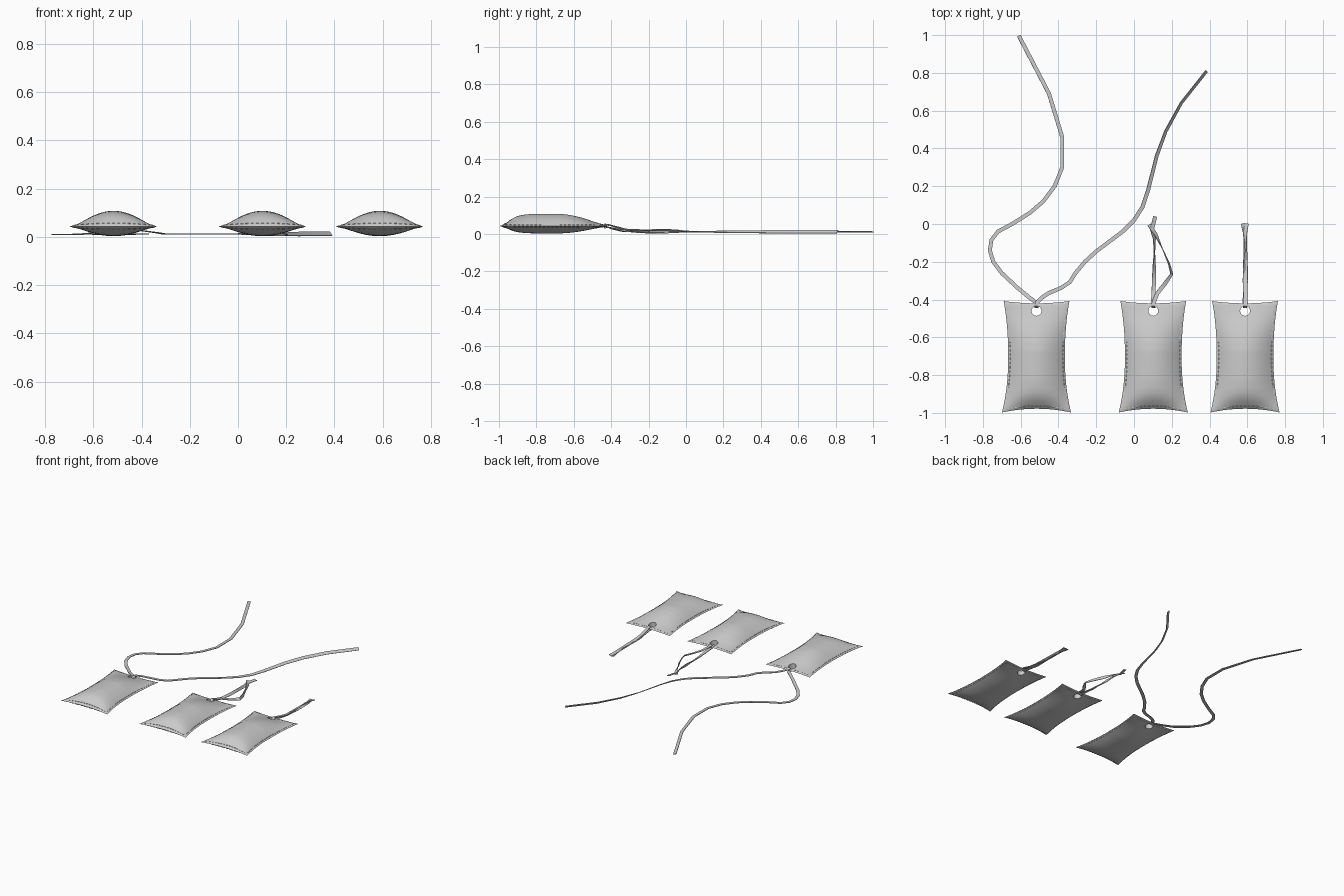
import bpy, bmesh, math
from mathutils import Vector, Matrix

if "Cube" in bpy.data.objects:
    bpy.data.objects.remove(bpy.data.objects["Cube"])

SEAM = 0.043
HOLE_Y = -0.46
# fullness along the length (0 = front edge, 1 = hole edge)
FULL = [(0, 0), (.03, .2), (.08, .55), (.13, .78), (.19, .91), (.27, .98), (.4, 1), (.55, 1),
        (.64, .9), (.73, .72), (.81, .5), (.88, .28), (.94, .12), (1, 0)]


def fullness(t):
    for (a, fa), (b, fb) in zip(FULL, FULL[1:]):
        if t <= b:
            return fa + (fb - fa) * (t - a) / (b - a)
    return 0


def pad_point(cx, u, t, side):
    """Point on the padded tag, u in -1..1 across, t in 0..1 along."""
    s = 2 * t - 1
    half = 0.150 + (0.024 if s > 0 else 0.033) * abs(s) ** 2.2
    y0 = -0.998 + 0.02 * (1 - u * u)
    y1 = -0.408 - 0.012 * (1 - u * u)
    k = min(1, (1 - abs(u)) / .05, (1 - abs(s)) / .04)
    w = max(0, 1 - (u / .96) ** 2) * fullness(t)
    h = 0.004 * max(k, 0) + w * (0.061 if side > 0 else 0.036)
    return Vector((cx + u * half, y0 + (y1 - y0) * t, SEAM + side * h))


def finish(name, bm, smooth=True, angle=40):
    bmesh.ops.recalc_face_normals(bm, faces=bm.faces)
    me = bpy.data.meshes.new(name)
    bm.to_mesh(me)
    bm.free()
    ob = bpy.data.objects.new(name, me)
    bpy.context.collection.objects.link(ob)
    bpy.ops.object.select_all(action='DESELECT')
    ob.select_set(True)
    bpy.context.view_layer.objects.active = ob
    if smooth:
        bpy.ops.object.shade_smooth_by_angle(angle=math.radians(angle))
    return ob


def make_pad(name, cx, nu=32, nt=44):
    # two puffed sheets joined along the seam
    bm = bmesh.new()
    for side in (1, -1):
        g = [[bm.verts.new(pad_point(cx, 2 * i / nu - 1, j / nt, side)) for i in range(nu + 1)]
             for j in range(nt + 1)]
        for j in range(nt):
            for i in range(nu):
                bm.faces.new((g[j][i], g[j][i + 1], g[j + 1][i + 1], g[j + 1][i]))
    bmesh.ops.remove_doubles(bm, verts=bm.verts, dist=0.0005)
    pad = finish(name, bm, smooth=False)
    # punched eyelet hole
    bm = bmesh.new()
    bmesh.ops.create_cone(bm, cap_ends=True, segments=24, radius1=0.026, radius2=0.026, depth=0.3,
                          matrix=Matrix.Translation((cx, HOLE_Y, SEAM)))
    cutter = finish(name + "_hole_cutter", bm, smooth=False)
    cutter.hide_render = True
    bpy.ops.object.select_all(action='DESELECT')
    pad.select_set(True)
    bpy.context.view_layer.objects.active = pad
    mod = pad.modifiers.new("hole", 'BOOLEAN')
    mod.operation = 'DIFFERENCE'
    mod.solver = 'EXACT'
    mod.object = cutter
    bpy.ops.object.modifier_apply(modifier=mod.name)
    bpy.data.objects.remove(cutter)
    bpy.ops.object.shade_smooth_by_angle(angle=math.radians(50))


def make_stitches(name, cx):
    # dashes around the rim, on both faces
    bm = bmesh.new()
    rim = []
    for k in range(24):
        t = .04 + .92 * (k + .5) / 24
        rim += [(-.93, t, 0, .012), (.93, t, 0, .012)]
    for k in range(15):
        u = -.9 + 1.8 * (k + .5) / 15
        rim += [(u, .025, .02, 0), (u, .975, .02, 0)]
    for u, t, du, dt in rim:
        for side in (1, -1):
            a = pad_point(cx, u - du * 2, t - dt, side)
            b = pad_point(cx, u + du * 2, t + dt, side)
            d = b - a
            m = (Matrix.Translation((a + b) / 2) @ d.to_track_quat('X', 'Z').to_matrix().to_4x4()
                 @ Matrix.Diagonal((d.length * .8, .0035, .0025, 1)))
            bmesh.ops.create_cube(bm, size=1, matrix=m)
    finish(name, bm, smooth=False)


def ribbon(name, pts, width=0.021, thick=0.004):
    """Flat tape along (x, y, z, twist in degrees)."""
    bm = bmesh.new()
    P = [Vector(p[:3]) for p in pts]
    rings = []
    for i, p in enumerate(P):
        d = (P[min(i + 1, len(P) - 1)] - P[max(i - 1, 0)]).normalized()
        side = d.cross(Vector((0, 0, 1))).normalized()
        side = Matrix.Rotation(math.radians(pts[i][3]), 3, d) @ side
        up = side.cross(d)
        rings.append([bm.verts.new(p + side * a * width / 2 + up * b * thick / 2)
                      for a, b in ((-1, -1), (1, -1), (1, 1), (-1, 1))])
    for r, q in zip(rings, rings[1:]):
        for k in range(4):
            bm.faces.new((r[k], r[(k + 1) % 4], q[(k + 1) % 4], q[k]))
    bm.faces.new(rings[0])
    bm.faces.new(rings[-1])
    finish(name, bm)


def threaded(cx, over):
    """Start of a strand, from inside the hole over or under the rim."""
    s = 1 if over else -1
    return [(cx, -.442, SEAM, 0), (cx, -.434, SEAM + .011 * s, 0), (cx + .003 * s, -.415, SEAM + .007 * s, 0)]


X1, X2, X3 = -0.516, 0.102, 0.588
for label, cx in (("left", X1), ("middle", X2), ("right", X3)):
    make_pad(label + "_padded_tag", cx)
    make_stitches(label + "_tag_stitching", cx)

# open cord on the left tag
ribbon("left_cord_outer", threaded(X1, False) + [
    (-.56, -.385, .026, 0), (-.62, -.335, .014, 0), (-.70, -.26, .01, 0), (-.745, -.20, .01, 0),
    (-.763, -.14, .01, 0), (-.755, -.085, .01, 0), (-.72, -.04, .01, 0), (-.64, .003, .011, 0),
    (-.55, .06, .011, 0), (-.48, .12, .011, 0), (-.42, .20, .012, 0), (-.38, .30, .012, 0),
    (-.38, .46, .012, 0), (-.45, .69, .012, 8), (-.61, .997, .012, 12)])
ribbon("left_cord_inner", threaded(X1, True) + [
    (-.485, -.388, .042, 0), (-.45, -.365, .033, 0), (-.385, -.338, .024, 0), (-.34, -.308, .018, 0),
    (-.31, -.26, .013, 0), (-.26, -.20, .012, 0), (-.2, -.145, .012, 0), (-.06, -.04, .012, 0),
    (0, .02, .012, 5), (.045, .09, .012, 12), (.075, .18, .012, 22), (.12, .36, .012, 35),
    (.168, .49, .012, 45), (.25, .64, .012, 50), (.385, .81, .013, 50)])

# loosely twisted cord on the middle tag
ribbon("middle_cord_straight", threaded(X2, False) + [
    (.104, -.37, .028, 0), (.105, -.30, .019, 15), (.107, -.22, .015, 50), (.108, -.15, .014, 80),
    (.108, -.08, .014, 55), (.095, -.03, .013, 20), (.112, .04, .013, 10)])
ribbon("middle_cord_bowed", threaded(X2, True) + [
    (.125, -.365, .036, 5), (.165, -.315, .022, 10), (.2, -.265, .016, 50), (.185, -.21, .014, 70),
    (.15, -.13, .014, 90), (.115, -.055, .017, 40), (.08, -.003, .014, 15)])

# neatly doubled cord on the right tag
ribbon("right_cord_lower", threaded(X3, False) + [
    (.588, -.36, .026, 0), (.586, -.30, .017, 5), (.588, -.2, .013, 30), (.59, -.1, .013, 50),
    (.587, -.045, .012, 20), (.576, .003, .012, 10)])
ribbon("right_cord_upper", threaded(X3, True) + [
    (.590, -.36, .034, 0), (.592, -.30, .023, -5), (.592, -.2, .018, -30), (.589, -.1, .018, -50),
    (.589, -.045, .017, -20), (.597, .003, .014, -10)])
